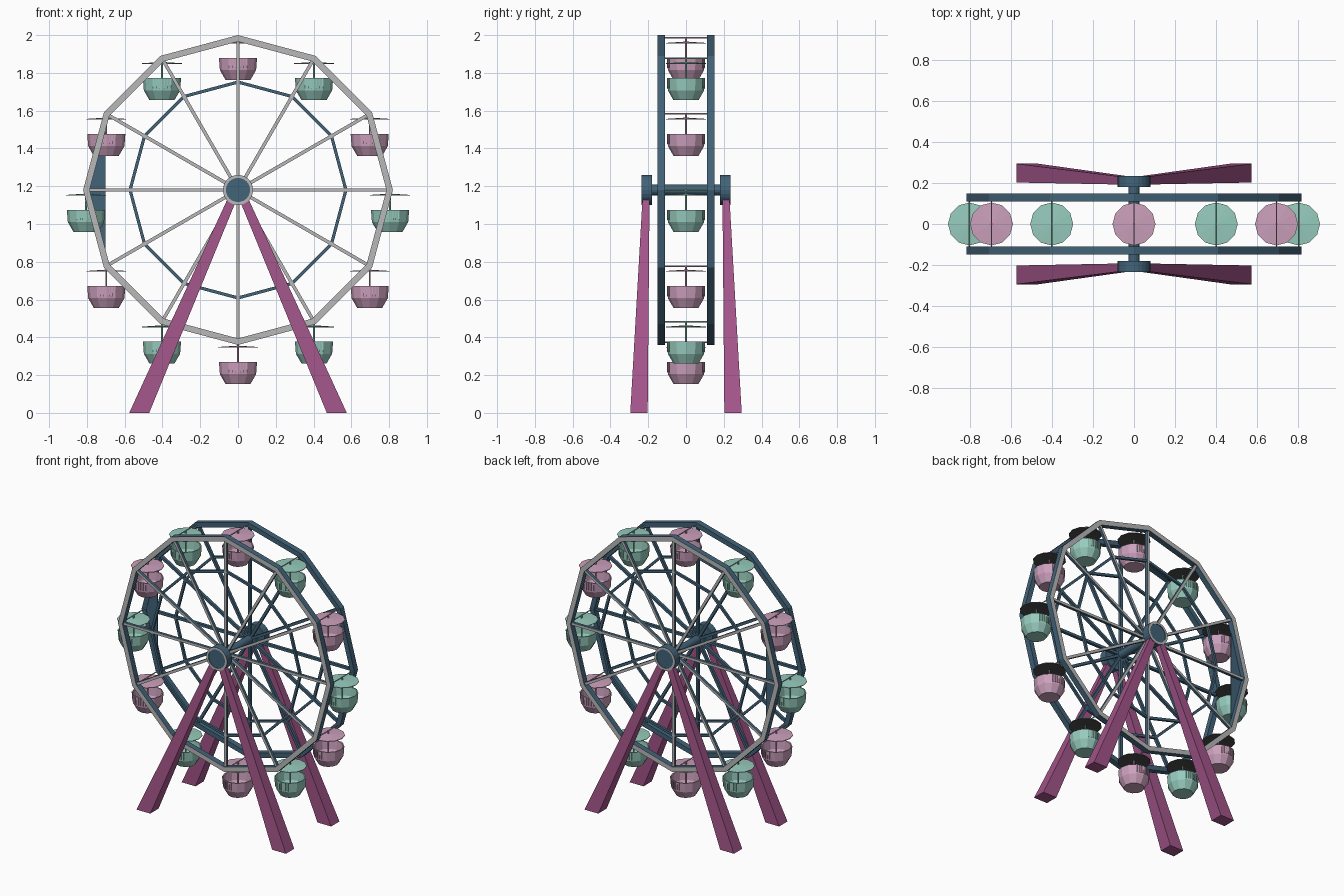
import bpy, bmesh, math
from mathutils import Vector

if "Cube" in bpy.data.objects:
    bpy.data.objects.remove(bpy.data.objects["Cube"])

N = 12
CZ = 1.18          # wheel centre height
R_PIVOT = 0.805    # cabin pivot radius


def mat(name, r, g, b):
    m = bpy.data.materials.new(name)
    m.diffuse_color = (r, g, b, 1)
    m.use_nodes = True
    m.node_tree.nodes["Principled BSDF"].inputs["Base Color"].default_value = m.diffuse_color
    return m


BLUE = mat("steel_blue", 0.055, 0.125, 0.19)
GREY = mat("light_grey", 0.48, 0.48, 0.48)
DARK = mat("dark_grey", 0.07, 0.07, 0.07)
PLUM = mat("plum", 0.36, 0.09, 0.25)
PINK = mat("pink", 0.60, 0.35, 0.50)
MINT = mat("mint", 0.31, 0.60, 0.51)


def make_mesh(name, verts, faces, mats, accent=None):
    """Flat mesh; faces whose normal points along accent use the second material."""
    bm = bmesh.new()
    vs = [bm.verts.new(v) for v in verts]
    for f in faces:
        bm.faces.new([vs[i] for i in f])
    bmesh.ops.remove_doubles(bm, verts=bm.verts, dist=1e-5)
    bmesh.ops.recalc_face_normals(bm, faces=bm.faces)
    bm.normal_update()
    if accent:
        for f in bm.faces:
            if f.normal.dot(Vector(accent)) > 0.7:
                f.material_index = 1
    me = bpy.data.meshes.new(name)
    bm.to_mesh(me)
    bm.free()
    for m in mats:
        me.materials.append(m)
    return me


def place(name, me, loc=(0, 0, 0)):
    ob = bpy.data.objects.new(name, me)
    ob.location = loc
    bpy.context.collection.objects.link(ob)
    return ob


def lathe(name, profile, n, mats, axis='Z', loop=False, accent=None):
    """Revolve (radius, height) points about Z or Y."""
    k = len(profile)
    verts = []
    for i in range(n):
        a = 2 * math.pi * i / n
        for r, h in profile:
            s, c = r * math.sin(a), r * math.cos(a)
            verts.append((s, c, h) if axis == 'Z' else (s, h, c))
    faces = []
    for i in range(n):
        p, q = i * k, ((i + 1) % n) * k
        for j in range(k if loop else k - 1):
            j2 = (j + 1) % k
            if profile[j][0] < 1e-6 and profile[j2][0] < 1e-6:
                continue
            if profile[j][0] < 1e-6:
                faces.append((p, p + j2, q + j2) if j == 0 else (p + j, p + j2, q + j2))
            elif profile[j2][0] < 1e-6:
                faces.append((p + j, p + j2, q + j))
            else:
                faces.append((p + j, p + j2, q + j2, q + j))
    return make_mesh(name, verts, faces, mats, accent)


BOX = [(0, 1, 2, 3), (7, 6, 5, 4), (0, 4, 5, 1), (1, 5, 6, 2), (2, 6, 7, 3), (3, 7, 4, 0)]


def section(x0, x1, y0, y1, z):
    return [(x0, y0, z), (x1, y0, z), (x1, y1, z), (x0, y1, z)]


def box(x0, x1, y0, y1, z0, z1):
    return section(x0, x1, y0, y1, z0) + section(x0, x1, y0, y1, z1)


def ring(name, r0, r1, y0, y1, n, mats, accent=None):
    return lathe(name, [(r0, y0), (r1, y0), (r1, y1), (r0, y1)], n, mats, 'Y', True, accent)


for s, side in ((-1, "front"), (1, "back")):
    out = (0, s, 0)
    c = (0, 0, CZ)
    # rims: blue steel with grey outward faces
    place(side + "_outer_rim", ring("outer_rim", 0.786, 0.82, s * 0.11, s * 0.15, N, [BLUE, GREY], out), c)
    place(side + "_inner_ring", ring("inner_ring", 0.563, 0.58, s * 0.122, s * 0.138, N, [BLUE]), c)
    # spokes
    spoke = make_mesh("spoke", box(-0.009, 0.009, s * 0.121, s * 0.141, 0.02, 0.795), BOX, [BLUE, GREY], out)
    for i in range(N):
        place(f"{side}_spoke_{i}", spoke, c).rotation_euler = (0, i * 2 * math.pi / N, 0)
    # hub drum and its grey edge ring
    place(side + "_hub", lathe("hub", [(0, s * 0.18), (0.08, s * 0.18), (0.08, s * 0.231), (0, s * 0.231)],
                               24, [BLUE], 'Y'), c)
    place(side + "_hub_ring", ring("hub_ring", 0.064, 0.08, s * 0.231, s * 0.235, 24, [BLUE, GREY], out), c)
    # tapered legs
    for t, lr in ((-1, "left"), (1, "right")):
        v = section(t * 0.47, t * 0.576, s * 0.203, s * 0.295, 0) + \
            section(t * 0.003, t * 0.052, s * 0.193, s * 0.23, 1.14)
        place(f"{side}_{lr}_leg", make_mesh("leg", v, BOX, [PLUM]))

# axle
place("axle", lathe("axle", [(0, -0.19), (0.028, -0.19), (0.028, 0.19), (0, 0.19)], 16, [BLUE], 'Y'), (0, 0, CZ))

# filled panel on the left of the back rim
tri = [(0.81 * math.sin(a), 0.81 * math.cos(a)) for a in (math.radians(d) for d in (240, 270, 300))]
pv = [(x, y, z) for y in (0.113, 0.119) for x, z in tri]
place("rim_panel", make_mesh("rim_panel", pv, [(0, 1, 2), (5, 4, 3), (0, 3, 4, 1), (1, 4, 5, 2), (2, 5, 3, 0)],
                             [BLUE]), (0, 0, CZ))


def cabin_parts(m):
    bowl = [(0, -0.222), (0.066, -0.222), (0.096, -0.17), (0.101, -0.105),
            (0.094, -0.105), (0.089, -0.168), (0.07, -0.2), (0, -0.2)]
    canopy = [(0, -0.019), (0.105, -0.026), (0.105, -0.03), (0, -0.024)]
    pole = [(0, -0.205), (0.005, -0.205), (0.005, 0.003), (0, 0.003)]
    rod = [(0, -0.125), (0.004, -0.125), (0.004, 0.125), (0, 0.125)]
    # railing bars on the front and back of the bowl
    bv, bf = [], []
    for s in (-1, 1):
        for i in range(7):
            x = -0.045 + 0.015 * i
            y = s * math.sqrt(0.0995 ** 2 - x * x)
            o = len(bv)
            bv += box(x - 0.002, x + 0.002, y - 0.002, y + 0.002, -0.16, -0.105)
            bf += [tuple(k + o for k in f) for f in BOX]
    return {
        "bowl": lathe("cabin_bowl", bowl, N, [m]),
        "canopy": lathe("cabin_canopy", canopy, N, [m, DARK], accent=(0, 0, -1)),
        "pole": lathe("cabin_pole", pole, 6, [m]),
        "pivot_rod": lathe("cabin_pivot_rod", rod, 6, [m], 'Y'),
        "railing": make_mesh("cabin_railing", bv, bf, [m]),
    }


# twelve cabins in alternating colours, always hanging upright
kinds = [cabin_parts(PINK), cabin_parts(MINT)]
for i in range(N):
    a = 2 * math.pi * i / N
    loc = (R_PIVOT * math.sin(a), 0, CZ + R_PIVOT * math.cos(a))
    for part, me in kinds[i % 2].items():
        place(f"cabin_{i}_{part}", me, loc)
